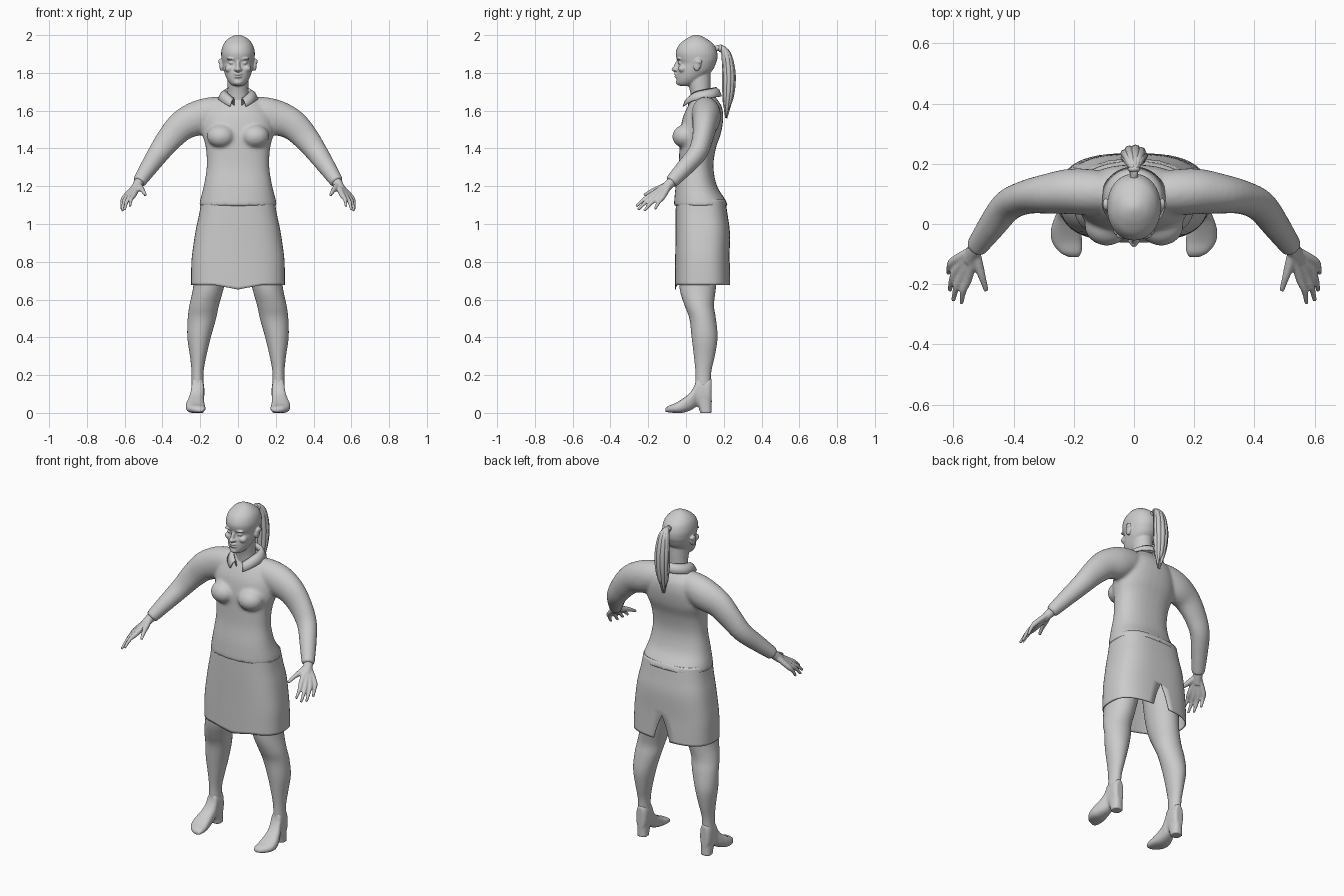
import bpy, bmesh, math
from mathutils import Vector, Matrix

cube = bpy.data.objects.get("Cube")
if cube:
    bpy.data.objects.remove(cube)

grey = bpy.data.materials.new("plain grey")
grey.use_nodes = True
grey.diffuse_color = (0.6, 0.6, 0.6, 1)
grey.node_tree.nodes["Principled BSDF"].inputs["Base Color"].default_value = (0.6, 0.6, 0.6, 1)


def smooth_rows(rows, steps=4):
    """Catmull-Rom interpolation of rows of numbers."""
    out = []
    for i in range(len(rows) - 1):
        a, b, c, d = (Vector(rows[min(max(i + k, 0), len(rows) - 1)]) for k in (-1, 0, 1, 2))
        for s in range(steps):
            t = s / steps
            out.append(b + (c - a) * t / 2 + (a - 2.5 * b + 2 * c - d / 2) * t**2
                       + (1.5 * (b - c) + (d - a) / 2) * t**3)
    return out + [Vector(rows[-1])]


def skin(bm, rings, closed=True, caps=True):
    loops = [[bm.verts.new(p) for p in ring] for ring in rings]
    n = len(loops[0])
    for lo, hi in zip(loops, loops[1:]):
        for j in range(n if closed else n - 1):
            k = (j + 1) % n
            bm.faces.new((lo[j], lo[k], hi[k], hi[j]))
    if caps:
        bm.faces.new(loops[0][::-1])
        bm.faces.new(loops[-1])


def angles(n=32):
    return [math.tau * k / n for k in range(n)]


def power(v, e):
    return math.copysign(abs(v) ** e, v)


def stack(bm, rows, e=0.85, lying=False):
    """Rows: height, centre x, half width, front, back; lying rows run along y instead."""
    rings = []
    for h, cx, w, lo, hi in smooth_rows(rows):
        ring = []
        for a in angles():
            x = cx + w * power(math.cos(a), e)
            v = (lo + hi) / 2 + (hi - lo) / 2 * power(math.sin(a), e)
            ring.append((x, h, v) if lying else (x, v, h))
        rings.append(ring)
    skin(bm, rings)


def tube(bm, rows, side=1, n=20):
    """Rows: x, y, z, radius, radius along depth."""
    rows = smooth_rows(rows)
    pts = [Vector((r[0] * side, r[1], r[2])) for r in rows]
    rings = []
    for i, p in enumerate(pts):
        t = (pts[min(i + 1, len(pts) - 1)] - pts[max(i - 1, 0)]).normalized()
        u = t.cross(Vector((0, 1, 0))).normalized()
        v = t.cross(u)
        rings.append([p + u * rows[i][3] * math.cos(a) + v * rows[i][4] * math.sin(a)
                      for a in angles(n)])
    skin(bm, rings)


def ball(bm, centre, radii, tilt=0):
    m = Matrix.Translation(centre) @ Matrix.Rotation(tilt, 4, 'X') @ Matrix.Diagonal((*radii, 1))
    bmesh.ops.create_uvsphere(bm, u_segments=20, v_segments=12, radius=1, matrix=m)


def finish(name, bm, voxel=0, relax=3, mirror=False, thick=0):
    bmesh.ops.recalc_face_normals(bm, faces=bm.faces)
    for f in bm.faces:
        f.smooth = True
    mesh = bpy.data.meshes.new(name)
    bm.to_mesh(mesh)
    bm.free()
    mesh.materials.append(grey)
    ob = bpy.data.objects.new(name, mesh)
    bpy.context.collection.objects.link(ob)
    if voxel:
        mod = ob.modifiers.new("Blend", 'REMESH')
        mod.mode, mod.voxel_size, mod.use_smooth_shade = 'VOXEL', voxel, True
        mod = ob.modifiers.new("Relax", 'SMOOTH')
        mod.factor, mod.iterations = 0.5, relax
    if thick:
        mod = ob.modifiers.new("Cloth", 'SOLIDIFY')
        mod.thickness, mod.offset = thick, 0
    if mirror:
        ob.modifiers.new("Mirror", 'MIRROR')
    return ob


# Blouse: torso, bust and sleeves blended together
bm = bmesh.new()
stack(bm, [(1.095, 0, .206, -.064, .222), (1.13, 0, .2, -.062, .208), (1.2, 0, .182, -.055, .165),
           (1.3, 0, .166, -.04, .145), (1.4, 0, .17, -.035, .158), (1.48, 0, .188, -.032, .185),
           (1.56, 0, .18, -.018, .197), (1.62, 0, .15, .008, .19), (1.66, 0, .11, .03, .165),
           (1.69, 0, .07, .035, .145)])
for s in (1, -1):
    ball(bm, (s * .09, -.005, 1.465), (.075, .068, .062), .2)
    tube(bm, [(.05, .1, 1.6, .07, .06), (.13, .105, 1.59, .084, .075), (.21, .108, 1.562, .092, .076),
              (.29, .1, 1.525, .082, .066), (.36, .088, 1.455, .07, .056), (.42, .06, 1.375, .058, .052),
              (.475, -.01, 1.295, .047, .046), (.525, -.08, 1.22, .036, .036)], s)
blouse = finish("blouse", bm, .01, 5)

# Placket line pressed onto the blouse front
bm = bmesh.new()
skin(bm, [[(x, -.2, 1.56 - .016 * k) for x in (-.004, 0, .004)] for k in range(12)], False, False)
placket = finish("placket", bm)
mod = placket.modifiers.new("Press", 'SHRINKWRAP')
mod.target, mod.wrap_method, mod.offset = blouse, 'PROJECT', .003
mod.use_project_x = mod.use_project_z = False
mod.use_project_y = True

# Collar: folded band open at the front, dropping to points
bm = bmesh.new()
bands = []
for w, d, z, gap in ((.062, .066, 1.672, .3), (.07, .072, 1.708, .32), (.088, .086, 1.695, .36),
                     (.106, .1, 1.662, .4)):
    ring = []
    for k in range(41):
        a = -math.pi / 2 + gap + (math.tau - 2 * gap) * k / 40
        front = max(0, -math.sin(a))
        ring.append((w * math.cos(a), .088 + d * math.sin(a) - .012 * front,
                     z + .014 * math.sin(a) - .035 * front**3))
    bands.append(ring)
skin(bm, bands, False, False)
finish("collar", bm, thick=.006)

# Skirt: open shell with a slit at the back and a dipped front hem
bm = bmesh.new()
rings = []
for z, w, lo, hi, gap in smooth_rows([(1.13, .19, -.05, .205, 0), (1.05, .203, -.052, .217, 0),
                                      (.96, .222, -.053, .229, 0), (.83, .241, -.054, .228, 0),
                                      (.75, .245, -.055, .23, .06), (.678, .246, -.056, .232, .12)]):
    ring = []
    for k in range(49):
        a = math.pi / 2 + max(gap, 0) + (math.tau - 2 * max(gap, 0)) * k / 48
        x = w * power(math.cos(a), .72)
        dip = max(0, 1 - abs(x) / .13) * max(0, -math.sin(a)) * max(0, (.75 - z) / .072)
        ring.append((x, (lo + hi) / 2 + (hi - lo) / 2 * power(math.sin(a), .72), z - .025 * dip))
    rings.append(ring)
skin(bm, rings, False, False)
bmesh.ops.remove_doubles(bm, verts=bm.verts, dist=.0005)
finish("skirt", bm, thick=.006)

# Legs
bm = bmesh.new()
stack(bm, [(1.0, .105, .085, -.03, .19), (.8, .135, .088, -.04, .175), (.66, .157, .081, -.034, .158),
           (.57, .179, .078, -.008, .148), (.5, .191, .075, .018, .158), (.4, .206, .062, .03, .167),
           (.3, .211, .043, .042, .152), (.22, .214, .032, .05, .134), (.14, .214, .032, .05, .13)], 1)
finish("leg", bm, mirror=True)

# Shoes with a low heel
bm = bmesh.new()
stack(bm, [(-.11, .2, .016, .006, .022), (-.095, .21, .036, .003, .036), (-.06, .222, .05, 0, .05),
           (-.02, .226, .05, 0, .074), (.02, .222, .042, .012, .105), (.045, .216, .037, .026, .145),
           (.058, .214, .034, .034, .185), (.09, .213, .035, .036, .188), (.12, .213, .033, .036, .187),
           (.136, .213, .022, .045, .18)], .8, True)
stack(bm, [(-.001, .213, .031, .075, .137), (.025, .213, .031, .068, .136), (.07, .213, .033, .05, .137)])
finish("shoe", bm, .006, 2, True)

# Hands: every finger runs from the wrist over its knuckle to the tip
bm = bmesh.new()
wrist = (.528, -.085, 1.215)
tube(bm, [(.505, -.05, 1.25, .026, .026), (*wrist, .026, .026), (.55, -.12, 1.18, .02, .026)])
for knuckle, tip in (((.55, -.178, 1.157), (.573, -.264, 1.093)), ((.57, -.168, 1.147), (.6, -.255, 1.075)),
                     ((.586, -.148, 1.143), (.612, -.222, 1.068)), ((.597, -.122, 1.145), (.617, -.165, 1.078))):
    joint = Vector(knuckle).lerp(Vector(tip), .5) + Vector((.005, 0, .006))
    tube(bm, [(*wrist, .016, .018), (*knuckle, .015, .015), (*joint, .011, .011), (*tip, .007, .007)], n=12)
tube(bm, [(*wrist, .016, .016), (.515, -.14, 1.19, .016, .016), (.503, -.18, 1.175, .012, .012),
          (.49, -.222, 1.152, .008, .008)], n=12)
finish("hand", bm, .005, 2, True)

# Head: neck, skull and facial features blended together
bm = bmesh.new()
stack(bm, [(1.58, 0, .07, .03, .15), (1.65, 0, .062, .028, .14), (1.7, 0, .055, .022, .13),
           (1.75, 0, .055, .01, .13), (1.8, 0, .055, .01, .13)], 1)
stack(bm, [(1.73, 0, .02, -.03, .01), (1.742, 0, .04, -.046, .05), (1.77, 0, .06, -.05, .09),
           (1.81, 0, .075, -.049, .138), (1.85, 0, .083, -.04, .158), (1.875, 0, .087, -.05, .166),
           (1.91, 0, .089, -.054, .165), (1.95, 0, .078, -.036, .148), (1.98, 0, .053, 0, .11),
           (1.996, 0, .026, .03, .08), (2.002, 0, .006, .05, .06)], .95)
ball(bm, (0, -.05, 1.836), (.011, .014, .036), -.3)
ball(bm, (0, -.062, 1.819), (.014, .015, .011))
ball(bm, (0, -.047, 1.793), (.025, .017, .006))
ball(bm, (0, -.045, 1.78), (.023, .018, .007))
ball(bm, (0, -.034, 1.75), (.024, .02, .016))
for s in (1, -1):
    ball(bm, (s * .013, -.053, 1.817), (.009, .011, .008))
    ball(bm, (s * .034, -.028, 1.853), (.015, .015, .009))
    ball(bm, (s * .036, -.037, 1.874), (.026, .014, .006))
    ball(bm, (s * .046, -.018, 1.822), (.024, .024, .02))
    ball(bm, (s * .088, .06, 1.843), (.011, .02, .034), -.2)
    ball(bm, (s * .095, .066, 1.86), (.009, .02, .014))
finish("head", bm, .0045, 3)

# Ponytail: overlapping tapered strands gathered at a tie
bm = bmesh.new()
for k, a in enumerate(angles(9)):
    c, d = math.cos(a), math.sin(a)
    end = 1.56 + .025 * (k % 3)
    tube(bm, [(0, .15, 1.925, .014, .014), (.006 * c, .185, 1.932 + .006 * d, .011, .011),
              (.02 * c, .213 + .012 * d, 1.9, .015, .014), (.03 * c, .226 + .022 * d, 1.81, .016, .014),
              (.029 * c, .226 + .022 * d, 1.72, .015, .013), (.02 * c, .219 + .014 * d, 1.64, .011, .01),
              (.007 * c, .213 + .004 * d, end, .002, .002)], n=8)
finish("ponytail", bm)
bm = bmesh.new()
ball(bm, (0, .182, 1.93), (.021, .012, .021))
finish("hair_tie", bm)
